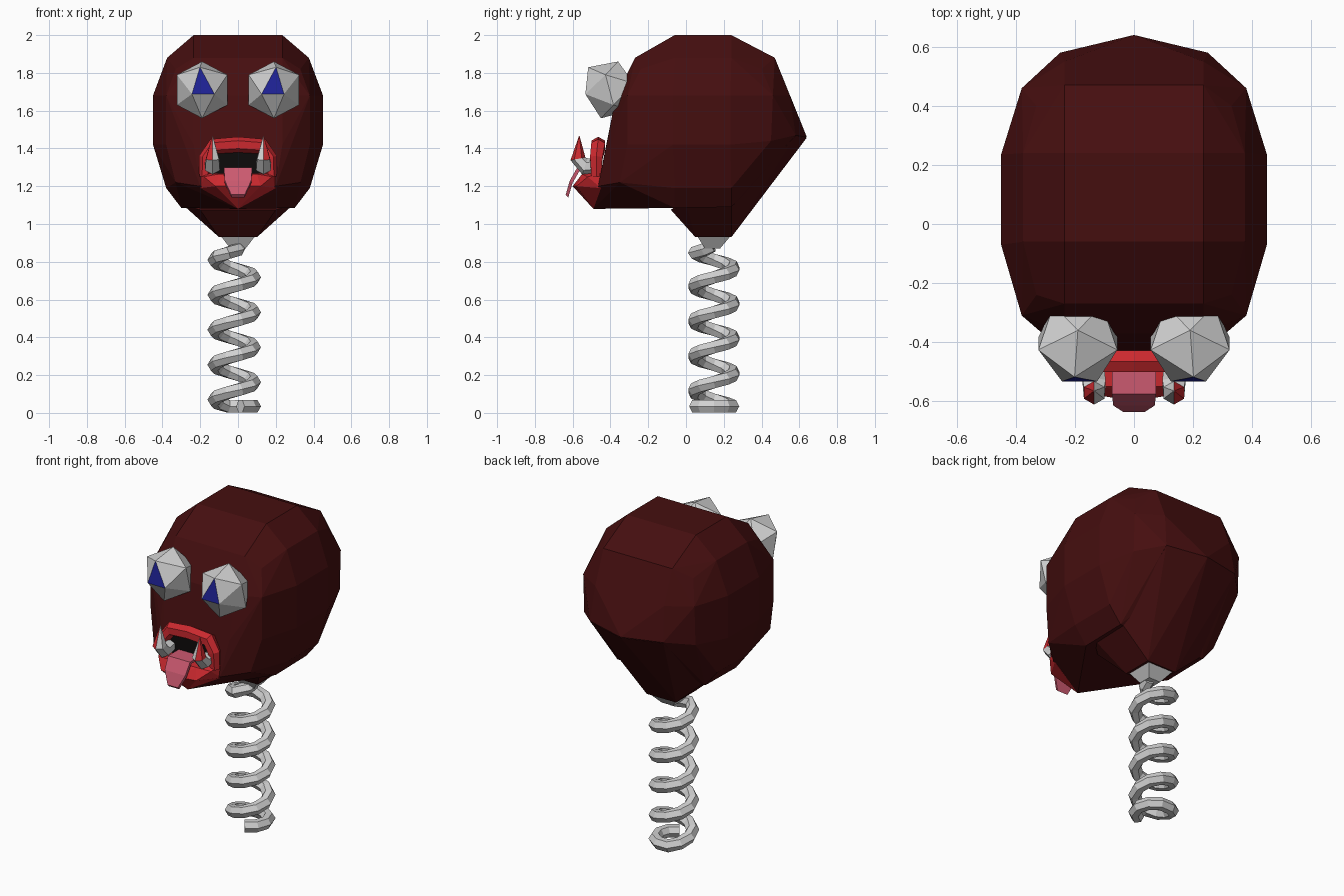
import bpy, bmesh, math
from mathutils import Vector

if "Cube" in bpy.data.objects:
    bpy.data.objects.remove(bpy.data.objects["Cube"])


def material(name, r, g, b):
    m = bpy.data.materials.new(name)
    m.diffuse_color = (r, g, b, 1)
    m.use_nodes = True
    m.node_tree.nodes["Principled BSDF"].inputs["Base Color"].default_value = m.diffuse_color
    return m


MAROON = material("dark maroon", 0.060, 0.0045, 0.0048)
GREY = material("light grey", 0.64, 0.64, 0.64)
RED = material("bright red", 0.60, 0.022, 0.028)
PINK = material("tongue pink", 0.60, 0.10, 0.16)
BLUE = material("deep blue", 0.014, 0.017, 0.32)
BLACK = material("mouth black", 0.004, 0.003, 0.003)


def make(name, bm, *mats):
    bmesh.ops.recalc_face_normals(bm, faces=bm.faces[:])
    me = bpy.data.meshes.new(name)
    bm.to_mesh(me)
    bm.free()
    ob = bpy.data.objects.new(name, me)
    for m in mats:
        me.materials.append(m)
    bpy.context.collection.objects.link(ob)
    return ob


def hull(name, half, mat):
    """Faceted solid around points mirrored across x = 0."""
    bm = bmesh.new()
    for x, y, z in half:
        for s in ((1, -1) if x else (1,)):
            bm.verts.new((s * x, y, z))
    out = bmesh.ops.convex_hull(bm, input=bm.verts[:])
    bmesh.ops.delete(bm, geom=list({v for v in out["geom_interior"] if v.is_valid}), context='VERTS')
    bmesh.ops.dissolve_limit(bm, angle_limit=math.radians(3), verts=bm.verts[:], edges=bm.edges[:])
    return make(name, bm, mat)


def sweep(path, radii, sides, ref, squash=1.0):
    """Tube along a path; ref keeps the section from twisting."""
    bm = bmesh.new()
    pts = [Vector(p) for p in path]
    ref = Vector(ref)
    rings = []
    for i, p in enumerate(pts):
        t = (pts[min(i + 1, len(pts) - 1)] - pts[max(i - 1, 0)]).normalized()
        a = t.cross(ref).normalized()
        b = a.cross(t)
        rings.append([bm.verts.new(p + radii[i] * (a * math.cos(k * math.tau / sides) * squash
                                                   + b * math.sin(k * math.tau / sides)))
                      for k in range(sides)])
    for r0, r1 in zip(rings, rings[1:]):
        for k in range(sides):
            j = (k + 1) % sides
            bm.faces.new((r0[k], r0[j], r1[j], r1[k]))
    bm.faces.new(rings[0])
    bm.faces.new(rings[-1])
    return bm


# Head: faceted skull joined with the tapering nape
head = hull("head", [
    (.235, -.06, 2), (.235, .24, 2),
    (.375, -.06, 1.88), (.375, .24, 1.88), (.235, .47, 1.88), (.235, -.27, 1.88),
    (.33, .40, 1.82), (.33, -.24, 1.82),
    (.45, -.07, 1.68), (.45, .235, 1.68), (.38, .46, 1.68), (.38, -.31, 1.68),
    (.235, .55, 1.68), (.235, -.37, 1.68),
    (.45, -.07, 1.42), (.45, .235, 1.42), (.38, .45, 1.44), (.38, -.31, 1.42),
    (.25, .58, 1.47), (0, .64, 1.46), (.235, -.42, 1.42),
    (.38, -.06, 1.19), (.38, .24, 1.19), (.2, -.465, 1.2), (.33, -.35, 1.22),
    (0, -.49, 1.08), (.3, -.06, 1.085), (.3, .24, 1.09)], MAROON)
nape = hull("nape", [
    (.1, .05, .93), (.1, .24, .93), (.2, -.08, 1.075), (.29, 0, 1.1), (.29, .24, 1.1),
    (.25, .578, 1.465), (0, .638, 1.455), (.3, .1, 1.2)], MAROON)
mod = head.modifiers.new("join", 'BOOLEAN')
mod.operation = 'UNION'
mod.solver = 'EXACT'
mod.object = nape
bpy.context.view_layer.objects.active = head
bpy.ops.object.modifier_apply(modifier="join")
bpy.data.objects.remove(nape)

# Neck collar tapering into the spring
collar = hull("neck_collar", [(.09, .06, .935), (.09, .235, .935),
                              (.04, .10, .87), (.04, .18, .87)], GREY)

# Coil spring: flat bottom coil, four turns, tip curling to the centre
CX, CY, R, PITCH, SEG = -.02, .147, .105, .185, 10
path = []
for i in range(-47, 3):
    a = math.pi + i * math.tau / SEG
    path.append((CX + R * math.cos(a), CY + R * math.sin(a),
                 max(.035, .81 + PITCH * i / SEG)))
path += [(.0, .10, .865), (.01, .14, .885)]
bm = sweep(path, [.037] * len(path), 6, (0, 0, 1))
for v in bm.verts:
    v.co.z = max(v.co.z, 0)
make("spring", bm, GREY)

# Eyes: icosahedra with one front face as the pupil
for side, tag in ((1, "right"), (-1, "left")):
    bm = bmesh.new()
    bmesh.ops.create_icosphere(bm, subdivisions=1, radius=.157)
    bm.faces.ensure_lookup_table()
    pupil = bm.faces[0]
    n = pupil.calc_center_median().normalized()
    u = (pupil.verts[0].co - pupil.calc_center_median()).normalized()
    r = u.cross(n)
    tilt = math.radians(6)
    for v in bm.verts:
        x, y, z = v.co.dot(r), -v.co.dot(n), v.co.dot(u)
        if v in pupil.verts:
            x = x * .72 + .12 * z
            z += .012
        y, z = (y * math.cos(tilt) - z * math.sin(tilt) * -1,
                z * math.cos(tilt) - y * math.sin(tilt))
        v.co = (side * (.19 + x), -.405 + y, 1.71 + z)
    pupil.material_index = 1
    make(tag + "_eye", bm, GREY, BLUE)

# Lower jaw
hull("lower_jaw", [(0, -.49, 1.08), (.2, -.45, 1.19), (.2, -.44, 1.27), (.18, -.52, 1.25),
                   (.12, -.58, 1.2), (0, -.6, 1.2), (.1, -.55, 1.265)], RED)

# Upper lip arch
arch = [(-.175, -.475, 1.25), (-.17, -.475, 1.35), (-.13, -.465, 1.41), (0, -.465, 1.42),
        (.13, -.465, 1.41), (.17, -.475, 1.35), (.175, -.475, 1.25)]
make("upper_lip", sweep(arch, [.03, .038, .042, .042, .042, .038, .03], 6, (0, 1, 0)), RED)

# Mouth opening
hull("mouth_opening", [(.16, -.475, 1.24), (.16, -.465, 1.40),
                       (.16, -.468, 1.24), (.16, -.458, 1.40)], BLACK)

# Tongue hanging out: ribbon of (y, z, half width)
bm = bmesh.new()
rows = []
for y, z, w in ((-.46, 1.30, .075), (-.575, 1.30, .075), (-.615, 1.23, .07), (-.637, 1.155, .035)):
    rows.append([bm.verts.new(p) for p in ((-w, y, z), (w, y, z), (w, y + .014, z - .014),
                                           (-w, y + .014, z - .014))])
for r0, r1 in zip(rows, rows[1:]):
    for k in range(4):
        bm.faces.new((r0[k], r0[(k + 1) % 4], r1[(k + 1) % 4], r1[k]))
bm.faces.new(rows[0])
bm.faces.new(rows[-1])
make("tongue", bm, PINK)

# Tusks with red on the outer side of the tip
for side, tag in ((1, "right"), (-1, "left")):
    x = side * .135
    bm = sweep([(x, -.47, 1.31), (x, -.535, 1.305), (x, -.572, 1.345), (x, -.565, 1.465)],
               [.038, .045, .040, .002], 6, (1, 0, 0))
    bmesh.ops.recalc_face_normals(bm, faces=bm.faces[:])
    for f in bm.faces:
        if f.calc_center_median().z > 1.37 and f.normal.x * side > .1:
            f.material_index = 1
    make(tag + "_tusk", bm, GREY, RED)
